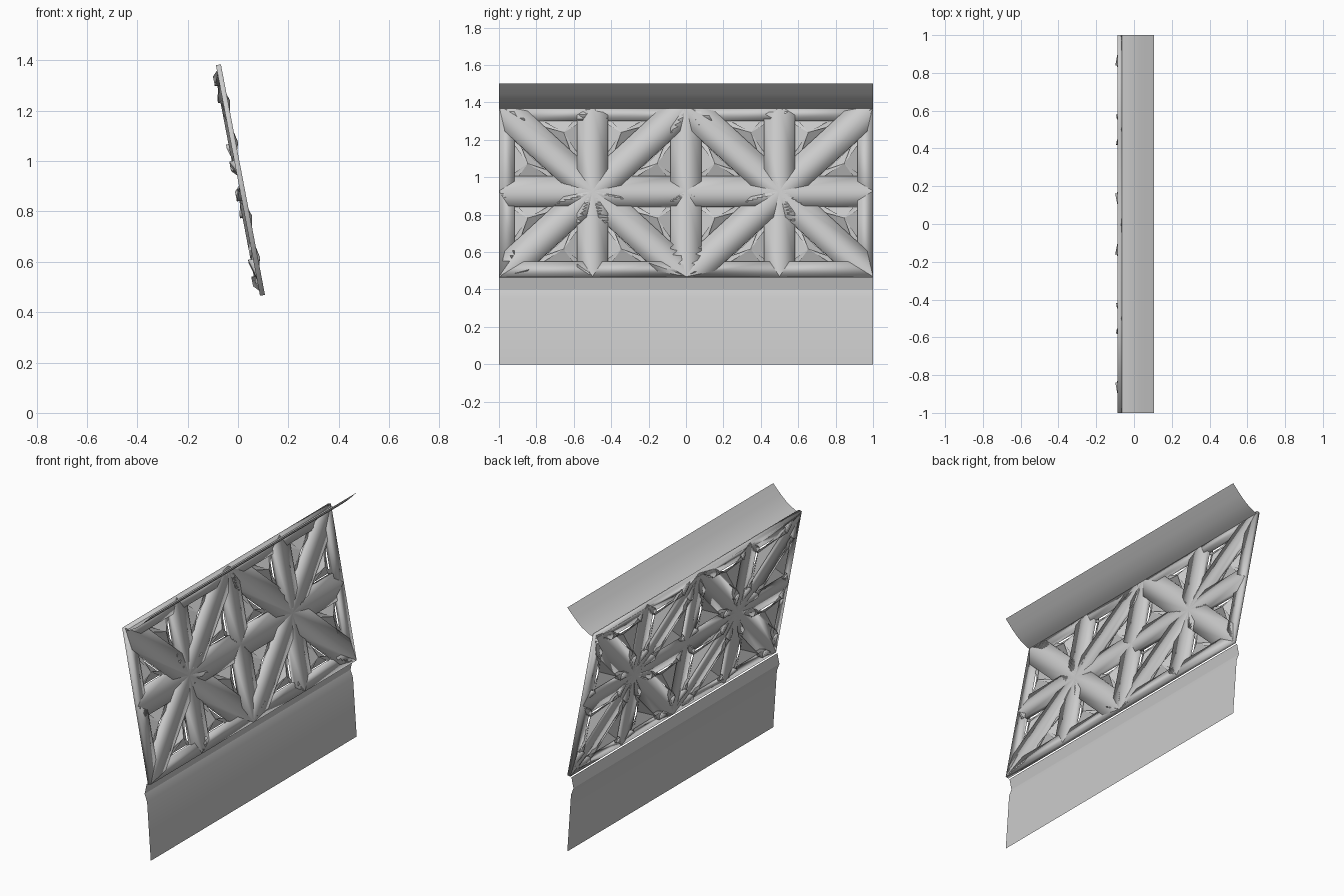
import bpy, bmesh, math
from mathutils import Vector

if "Cube" in bpy.data.objects:
    bpy.data.objects.remove(bpy.data.objects["Cube"])

LENGTH = 0.932      # panel height along its slope
THICK = 0.02        # frame thickness
BAR, ROUND = 0.022, 0.03   # half bar width, corner radius of openings


def place(u, v, h=0.0):
    """Panel coordinates (along, up the slope, out of the front face) to world."""
    return Vector((0.0875 - 0.1878 * v + 0.982 * h, u, 0.465 + 0.982 * v + 0.1878 * h))


def finish(name, bm, angle):
    mesh = bpy.data.meshes.new(name)
    bm.to_mesh(mesh)
    bm.free()
    ob = bpy.data.objects.new(name, mesh)
    bpy.context.collection.objects.link(ob)
    bpy.ops.object.select_all(action='DESELECT')
    bpy.context.view_layer.objects.active = ob
    ob.select_set(True)
    bpy.ops.object.shade_smooth_by_angle(angle=math.radians(angle))
    return ob


def incentre(tri):
    a, b, c = tri
    la, lb, lc = (b - c).length, (c - a).length, (a - b).length
    per = la + lb + lc
    area = abs((b - a).cross(c - a)) / 2
    return (a * la + b * lb + c * lc) / per, 2 * area / per


def rounded_corners(tri, steps=5):
    """Arc points for each corner of the inset opening."""
    mid, r = incentre(tri)
    arcs = []
    for i in range(3):
        p, q, n = tri[i - 1], tri[i], tri[(i + 1) % 3]
        centre = mid + (q - mid) * ((r - BAR - ROUND) / r)
        e1, e2 = q - p, n - q
        a1 = math.atan2(-e1.x, e1.y)
        turn = (math.atan2(-e2.x, e2.y) - a1) % (2 * math.pi)
        arcs.append([centre - Vector((math.cos(a1 + turn * k / steps),
                                      math.sin(a1 + turn * k / steps))) * ROUND
                     for k in range(steps + 1)])
    return arcs


# Triangle layout: two star patterns, each with eight triangles
triangles = []
for star in (-0.5, 0.5):
    c = Vector((star, LENGTH / 2))
    for sy in (-1, 1):
        for sz in (-1, 1):
            corner = c + Vector((0.5 * sy, LENGTH / 2 * sz))
            for side in (Vector((corner.x, c.y)), Vector((c.x, corner.y))):
                tri = [c, corner, side]
                if (corner - c).cross(side - c) < 0:
                    tri.reverse()
                triangles.append(tri)

# Frame bars and puffed triangular infill
frame, infill = bmesh.new(), bmesh.new()
for tri in triangles:
    arcs = rounded_corners(tri)
    outer = [frame.verts.new(place(*p)) for p in tri]
    inner = [[frame.verts.new(place(*p)) for p in arc] for arc in arcs]
    for i in range(3):
        j = (i + 1) % 3
        for a, b in zip(inner[i], inner[i][1:]):
            frame.faces.new((outer[i], b, a))
        frame.faces.new((outer[i], outer[j], inner[j][0], inner[i][-1]))
    loop = [p for arc in arcs for p in arc]
    rim = [infill.verts.new(place(p.x, p.y, -THICK / 2)) for p in loop]
    peak = (incentre(tri)[0] + (tri[0] + tri[1] + tri[2]) / 3) / 2
    tip = infill.verts.new(place(peak.x, peak.y, 0.029))
    for a, b in zip(rim, rim[1:] + rim[:1]):
        infill.faces.new((a, b, tip))
bmesh.ops.remove_doubles(frame, verts=frame.verts, dist=1e-4)
bmesh.ops.recalc_face_normals(infill, faces=infill.faces)
for bm in (frame, infill):
    bm.normal_update()
    if sum(f.normal.x for f in bm.faces) < 0:
        bmesh.ops.reverse_faces(bm, faces=bm.faces)
ob = finish("panel_frame", frame, 30)
mod = ob.modifiers.new("thickness", 'SOLIDIFY')
mod.thickness = THICK
mod.offset = -1
finish("triangle_infill", infill, 60)


# Thin sheets running the full length
def sheet(name, profile):
    bm = bmesh.new()
    rows = [[bm.verts.new((x, y, z)) for y in (-1, 1)] for x, z in profile]
    for a, b in zip(rows, rows[1:]):
        bm.faces.new((a[0], a[1], b[1], b[0]))
    finish(name, bm, 30)


sheet("lower_skirt", [(0.107, 0), (0.082, 0.355), (0.065, 0.40), (0.079, 0.463)])
sheet("top_deflector", [(-0.085, 1.36), (-0.04, 1.376), (0.01, 1.405),
                        (0.055, 1.445), (0.107, 1.5)])
